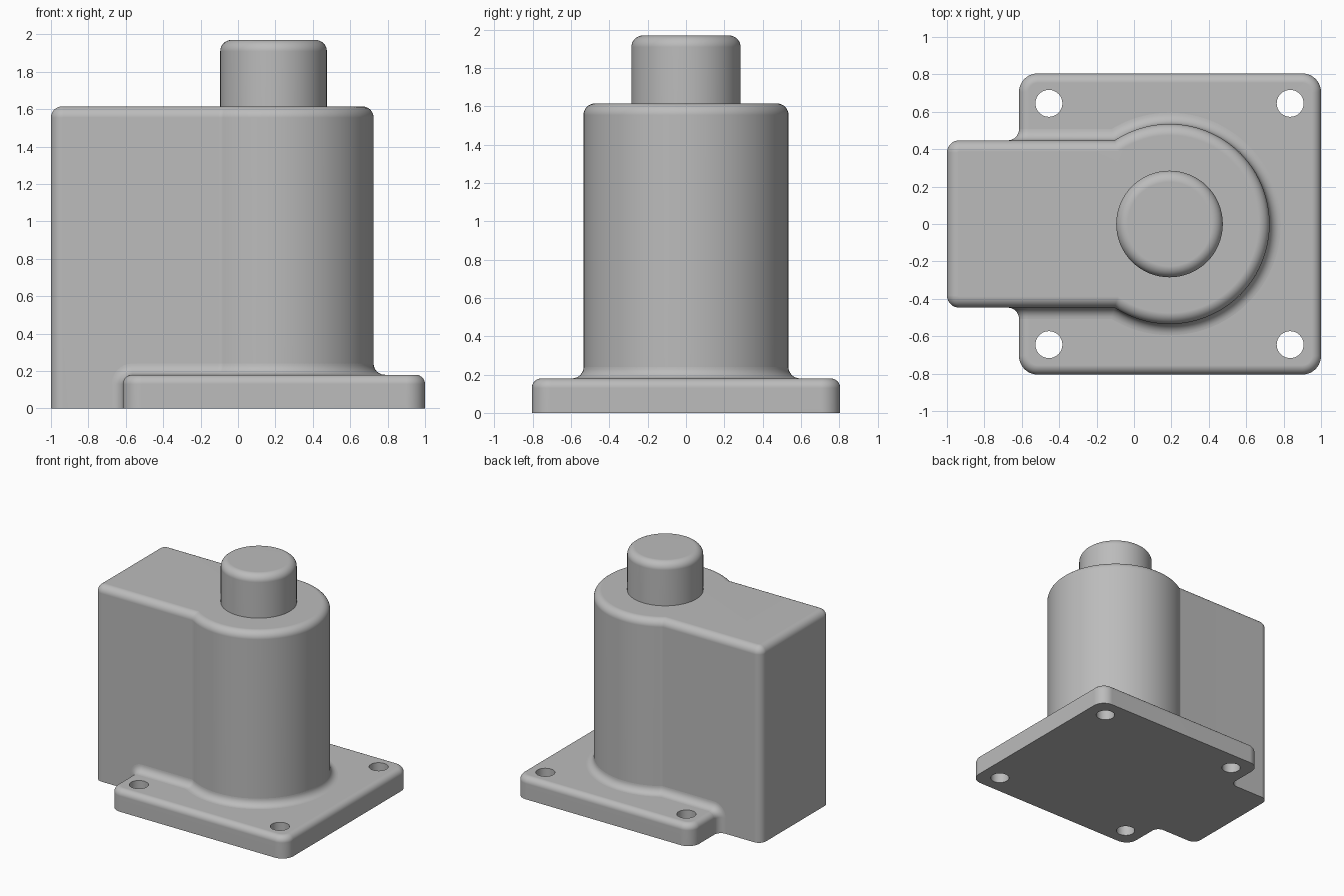
import bpy, bmesh
from math import sin, cos, pi, sqrt, asin, radians

if "Cube" in bpy.data.objects:
    bpy.data.objects.remove(bpy.data.objects["Cube"])

CX, BARREL_R, KNOB_R = 0.19, 0.535, 0.285
HALF_W, BODY_TOP, KNOB_TOP = 0.447, 1.615, 1.97
PLATE_L, PLATE_W, PLATE_TOP = -0.615, 0.805, 0.18
EDGE, FILLET = 0.05, 0.06

grey = bpy.data.materials.new("Matte grey")
grey.use_nodes = True
colour = (0.5, 0.5, 0.5, 1)
grey.diffuse_color = colour
grey.node_tree.nodes["Principled BSDF"].inputs["Base Color"].default_value = colour


def steps(a, b, n):
    return [a + (b - a) * i / n for i in range(n + 1)]


def arc(x, y, r, a, b, n):
    return [(x + r * cos(t), y + r * sin(t)) for t in steps(a, b, n)]


def loft(name, rings):
    """Solid skinned through rings of equal point count, capped at both ends."""
    bm = bmesh.new()
    rows = [[bm.verts.new(p) for p in ring] for ring in rings]
    for lower, upper in zip(rows, rows[1:]):
        for i in range(len(lower)):
            bm.faces.new((lower[i - 1], lower[i], upper[i], upper[i - 1]))
    bm.faces.new(rows[0])
    bm.faces.new(rows[-1])
    bmesh.ops.recalc_face_normals(bm, faces=bm.faces)
    mesh = bpy.data.meshes.new(name)
    bm.to_mesh(mesh)
    bm.free()
    mesh.materials.append(grey)
    obj = bpy.data.objects.new(name, mesh)
    bpy.context.collection.objects.link(obj)
    return obj


def activate(obj):
    bpy.ops.object.select_all(action='DESELECT')
    obj.select_set(True)
    bpy.context.view_layer.objects.active = obj


def smooth(obj):
    activate(obj)
    bpy.ops.object.shade_smooth_by_angle(angle=radians(40))
    mod = obj.modifiers.new("Even normals", 'WEIGHTED_NORMAL')
    mod.keep_sharp = True


def extrude_rounded(name, outline, bottom, top, r):
    """Stack an outline upward, rolling its top edge inward by r."""
    levels = [(0, bottom)] + [(r * (cos(t) - 1), top - r + r * sin(t))
                              for t in steps(0, pi / 2, 8)]
    return loft(name, [[(x, y, z) for x, y in outline(d)] for d, z in levels])


def mirrored(half):
    return half + [(x, -y) for x, y in reversed(half)]


# Outlines grown by d
def body_outline(d):
    c = 0.065
    start = pi - asin((HALF_W + d) / (BARREL_R + d))
    half = arc(-1 + c, HALF_W - c, c + d, pi, pi / 2, 8)
    half += arc(CX, 0, BARREL_R + d, start, 0.03, 40)
    return mirrored(half)


def plate_outline(d):
    c = 0.1
    half = arc(PLATE_L + c, PLATE_W - c, c + d, pi, pi / 2, 10)
    half += arc(1 - c, PLATE_W - c, c + d, pi / 2, 0, 10)
    return mirrored(half)


def knob_outline(d):
    return arc(CX, 0, KNOB_R + d, 0, 2 * pi * 63 / 64, 63)


# Main parts
body = extrude_rounded("body_housing", body_outline, 0, BODY_TOP, FILLET)
plate = extrude_rounded("base_plate", plate_outline, 0, PLATE_TOP, EDGE)
knob = extrude_rounded("top_knob", knob_outline, BODY_TOP - 0.05, KNOB_TOP, FILLET)

# Bolt holes through the plate
for x in (-0.455, 0.835):
    for y in (-0.645, 0.645):
        bpy.ops.mesh.primitive_cylinder_add(vertices=40, radius=0.072, depth=1, location=(x, y, 0))
        cutter = bpy.context.object
        cutter.name = "bolt_hole_cutter"
        cutter.hide_render = True
        mod = plate.modifiers.new("Bolt hole", 'BOOLEAN')
        mod.operation, mod.solver, mod.object = 'DIFFERENCE', 'EXACT', cutter
        activate(plate)
        bpy.ops.object.modifier_apply(modifier=mod.name)
        bpy.data.objects.remove(cutter)

# Concave fillet where the plate meets the body, running down the plate's left edge
section = [(FILLET * (1 - sin(t)), FILLET * (1 - cos(t))) for t in steps(0, pi / 2, 8)] + [(0, 0)]
rings = [[(PLATE_L - a, HALF_W + b, 0) for a, b in section]]
for t in steps(0, pi / 2, 8):
    rings.append([(PLATE_L + EDGE - (EDGE + a) * cos(t), HALF_W + b,
                   PLATE_TOP - EDGE + (EDGE + a) * sin(t)) for a, b in section])
for k in steps(1, 0, 40):
    ring = []
    for a, b in section:
        r = BARREL_R + b
        t = k * (pi - asin((HALF_W + b) / r))
        ring.append((CX + r * cos(t), r * sin(t), PLATE_TOP + a))
    rings.append(ring)
rings += [[(x, -y, z) for x, y, z in ring] for ring in reversed(rings[:-1])]
fillet = loft("base_fillet", rings)

for part in (body, plate, knob, fillet):
    smooth(part)
